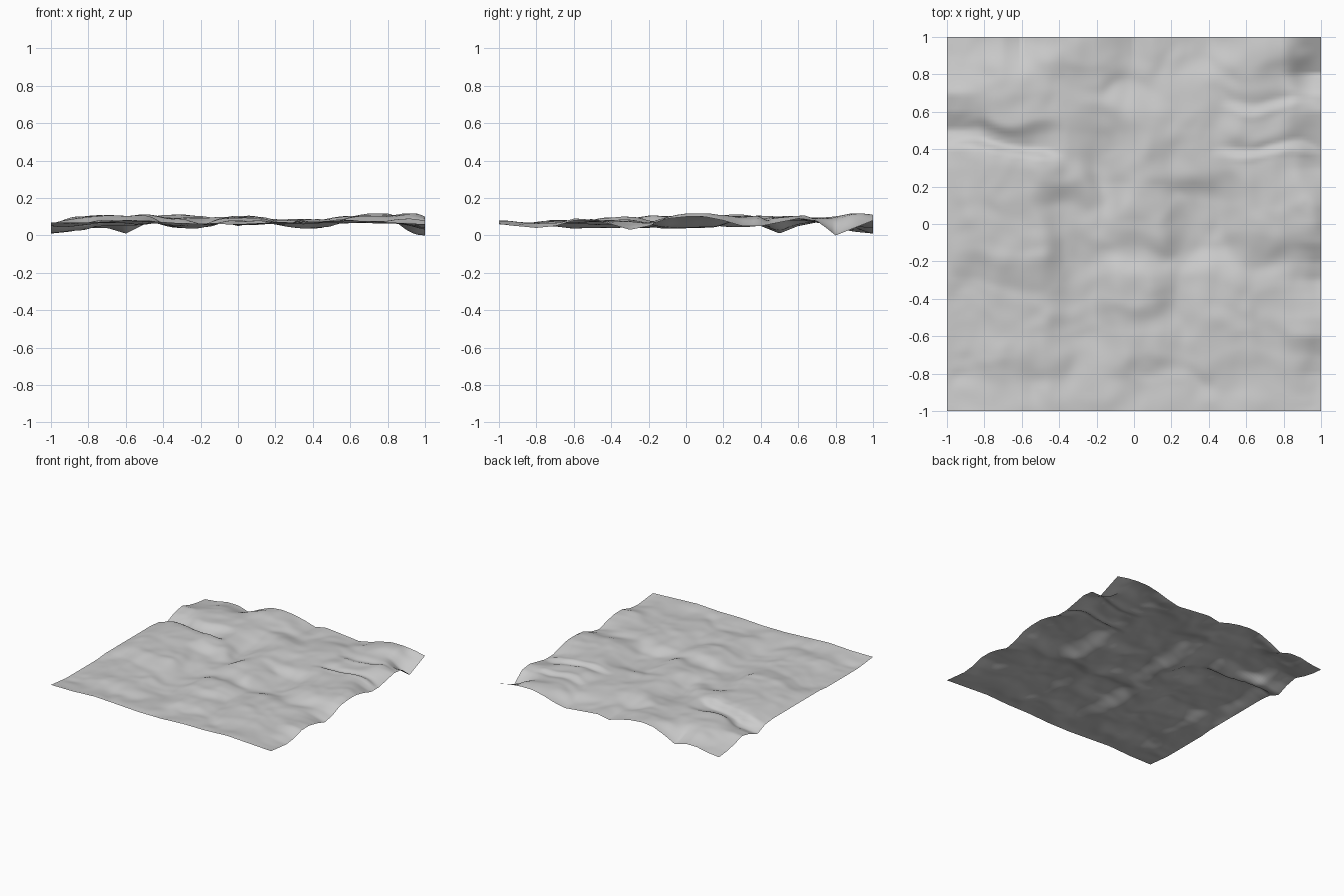
import bpy, bmesh
from mathutils import Vector, noise

cube = bpy.data.objects.get("Cube")
if cube:
    bpy.data.objects.remove(cube, do_unlink=True)

CELLS = 110      # grid resolution of the sheet
TOP = 0.118      # highest point
SLOPE = 0.18     # usual width of a slope
CLIFF = 0.07     # width of a steep slope
REACH = 0.26     # how far a border shapes the inland

# Border heights in hundredths, evenly spaced from -1 to 1
FRONT = [7, 7, 8, 7, 6, 6, 7, 7, 8, 7, 6]
BACK = [1, 2, 4, 4, 1, 6, 10, 11, 10, 8, 5, 7, 6, 5, 4, 6, 9, 11, 11, 10, 8]
LEFT = [7, 6, 5, 5, 5, 5, 5, 6, 6, 6, 6, 6, 6, 6, 5, 1, 5, 7, 4, 2, 1]
RIGHT = [6, 5, 4, 5, 8, 8, 6, 3, 5, 9, 10, 10, 8, 5, 5, 7, 9, 8, 0, 4, 8]

# Landforms: centre x, centre y, half width, half depth, rise, north slope width
LANDFORMS = [
    (-.7, .1, .17, .26, .042, CLIFF),     # west plateau
    (-.45, .7, .25, .15, .03, SLOPE),     # north upland
    (-.35, .3, .06, .06, .025, SLOPE),    # inner west knoll
    (0, .4, .03, .2, .04, SLOPE),         # central ridge
    (.3, .5, .1, .2, .02, SLOPE),         # north middle rise
    (.75, .15, .15, .2, .042, CLIFF),     # east plateau
    (.7, .55, .12, .05, .033, CLIFF),     # north east shelf
    (.7, .8, .1, .06, .03, SLOPE),        # back corner mound
    (.05, 0, .06, .03, .035, SLOPE),      # centre mound
    (0, -.35, .08, .06, .035, SLOPE),     # south centre mound
    (.05, -.65, .08, .03, .022, SLOPE),   # lower south mound
    (-.6, -.5, .1, .2, .02, SLOPE),       # south west swell
    (.5, -.5, .1, .2, .022, SLOPE),       # south east swell
    (.85, -.5, .02, .2, .018, SLOPE),     # south east ridge
    (.4, 0, .06, .12, -.02, SLOPE),       # hollow by the east plateau
    (-.25, -.4, .02, .18, -.02, SLOPE),   # south gully
    (-.15, .35, .01, .12, -.025, SLOPE),  # gully by the ridge
    (-.65, .47, .15, .01, -.02, CLIFF),   # gully behind the west plateau
]


def smooth(t):
    t = min(max(t, 0), 1)
    return t * t * (3 - 2 * t)


def along(profile, t):
    """Height on a border profile at t."""
    place = (t + 1) / 2 * (len(profile) - 1)
    i = min(max(int(place), 0), len(profile) - 2)
    return (profile[i] + (profile[i + 1] - profile[i]) * (place - i)) / 100


def rough(x, y, scale, seed):
    return noise.noise(Vector((x * scale, y * scale, seed)))


def inland(x, y):
    """Height away from the borders, with wandering outlines."""
    x, y = x + .06 * rough(x, y, 4, 1), y + .06 * rough(x, y, 4, 5)
    h = .06 + .004 * y
    for cx, cy, wide, deep, rise, north in LANDFORMS:
        slope = north if y > cy else SLOPE
        dx = max(abs(x - cx) - wide, 0) / SLOPE
        dy = max(abs(y - cy) - deep, 0) / slope
        h += rise * smooth(1 - (dx * dx + dy * dy) ** .5)
    return h + .008 * rough(x, y, 5, 3) + .005 * rough(x, y, 10, 7)


def near(distance):
    return smooth(1 - distance / REACH)


def side_matched(x, y):
    """Inland height drawn to the left and right borders."""
    h = inland(x, y)
    for side, profile in ((-1, LEFT), (1, RIGHT)):
        w = near(abs(x - side))
        if w:
            h += w * (along(profile, y) - inland(side, y))
    return h


def height(x, y):
    h = side_matched(x, y)
    for side, profile in ((-1, FRONT), (1, BACK)):
        w = near(abs(y - side))
        if w:
            h += w * (along(profile, x) - side_matched(x, side))
    return min(max(h, 0), TOP)


# Stone material
stone = bpy.data.materials.new("pale grey stone")
stone.use_nodes = True
grey = (.6, .6, .6, 1)
stone.diffuse_color = grey
stone.node_tree.nodes["Principled BSDF"].inputs["Base Color"].default_value = grey

# Open terrain sheet
bm = bmesh.new()
bmesh.ops.create_grid(bm, x_segments=CELLS, y_segments=CELLS, size=1)
for v in bm.verts:
    v.co.z = height(v.co.x, v.co.y)
lowest = min(v.co.z for v in bm.verts)
for v in bm.verts:
    v.co.z -= lowest
for f in bm.faces:
    f.smooth = True
mesh = bpy.data.meshes.new("terrain")
bm.to_mesh(mesh)
bm.free()
mesh.materials.append(stone)
terrain = bpy.data.objects.new("terrain", mesh)
bpy.context.collection.objects.link(terrain)
